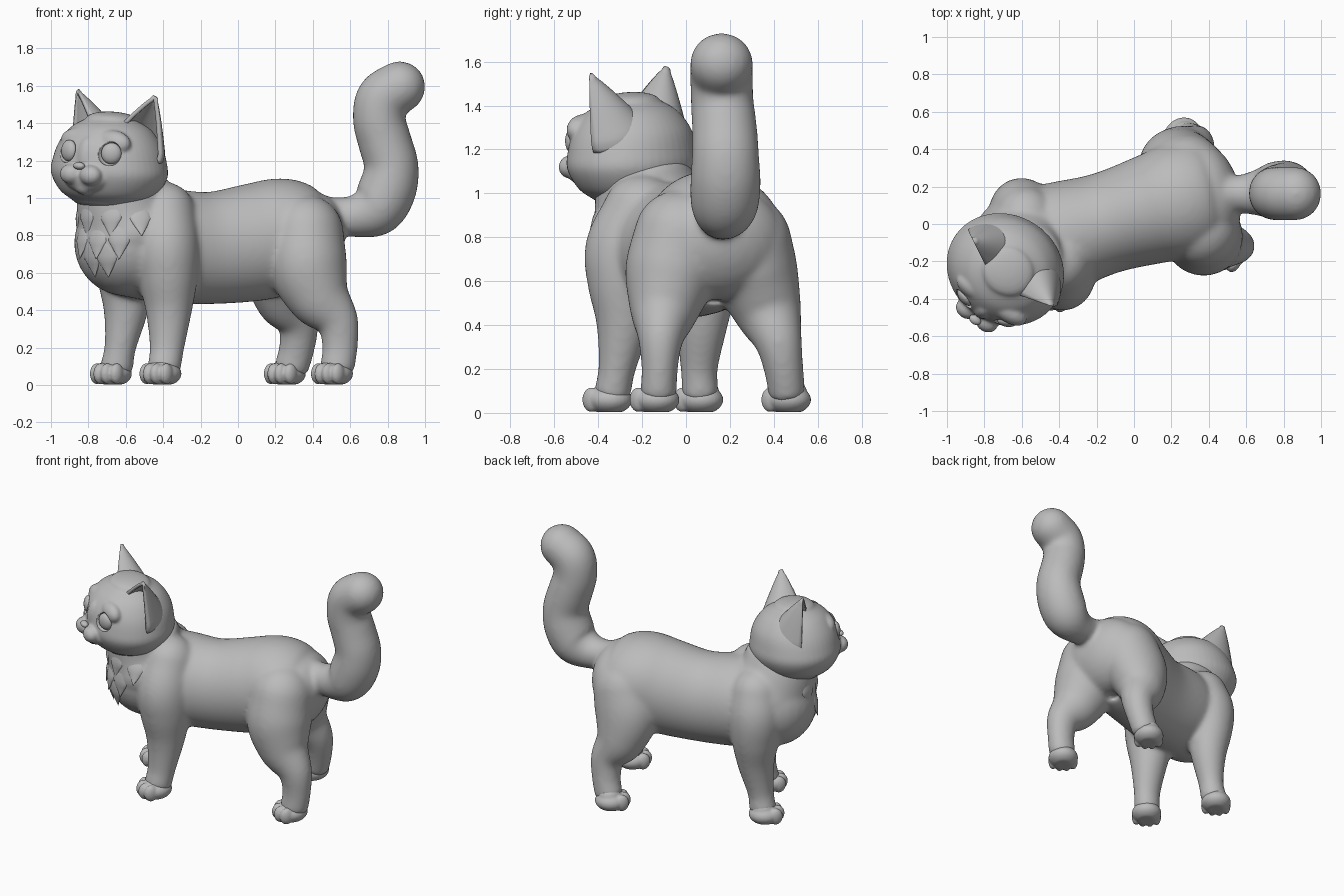
import bpy, bmesh, math
from mathutils import Vector, Matrix

if "Cube" in bpy.data.objects:
    bpy.data.objects.remove(bpy.data.objects["Cube"])

grey = bpy.data.materials.new("clay_grey")
grey.diffuse_color = (0.5, 0.5, 0.5, 1)
grey.use_nodes = True
grey.node_tree.nodes["Principled BSDF"].inputs["Base Color"].default_value = grey.diffuse_color
Y, Z = Vector((0, 1, 0)), Vector((0, 0, 1))


def finish(name, bm):
    """Turn a bmesh into a smooth shaded object."""
    bmesh.ops.recalc_face_normals(bm, faces=bm.faces)
    for f in bm.faces:
        f.smooth = True
    me = bpy.data.meshes.new(name)
    bm.to_mesh(me)
    bm.free()
    me.materials.append(grey)
    ob = bpy.data.objects.new(name, me)
    bpy.context.collection.objects.link(ob)
    return ob


def fuse(ob, voxel, rounds):
    """Blend overlapping solids into one skin."""
    m = ob.modifiers.new("fuse", 'REMESH')
    m.mode, m.voxel_size, m.use_smooth_shade = 'VOXEL', voxel, True
    m = ob.modifiers.new("soften", 'SMOOTH')
    m.factor, m.iterations = 0.5, rounds


def ball(bm, pos, radii, rot=Matrix(), base=Matrix()):
    mat = base @ Matrix.Translation(pos) @ rot @ Matrix.Diagonal((*radii, 1))
    bmesh.ops.create_uvsphere(bm, u_segments=28, v_segments=18, radius=1, matrix=mat)


def loft(bm, pts, ref, caps=(None, None), base=Matrix(), n=48, steps=6, grow=0.0):
    """Smooth tube through (x, y, z, side radius, other radius) with round ends."""
    p = [Vector(q) for q in pts]
    p = [2 * p[0] - p[1]] + p + [2 * p[-1] - p[-2]]
    smp = []
    for i in range(1, len(p) - 2):
        a, b, c, d = p[i - 1:i + 3]
        for k in range(steps):
            t = k / steps
            smp.append(0.5 * (2 * b + (c - a) * t + (2 * a - 5 * b + 4 * c - d) * t * t
                              + (3 * b - a - 3 * c + d) * t ** 3))
    smp.append(p[-2])
    ctr = [Vector(s[:3]) for s in smp]
    last = len(smp) - 1
    frames = []
    for i, s in enumerate(smp):
        t = (ctr[min(i + 1, last)] - ctr[max(i - 1, 0)]).normalized()
        side = t.cross(ref).normalized()
        frames.append((ctr[i], t, side, side.cross(t), s[3] + grow, s[4] + grow))

    def ring(fr, shift=0.0, k=1.0):
        c, t, u, v, a, b = fr
        return [bm.verts.new(base @ (c + t * shift + u * a * k * math.cos(w) + v * b * k * math.sin(w)))
                for w in (2 * math.pi * j / n for j in range(n))]

    l0 = caps[0] or (frames[0][4] + frames[0][5]) / 2
    l1 = caps[1] or (frames[-1][4] + frames[-1][5]) / 2
    arc = [i * math.pi / 14 for i in range(1, 7)]
    rings = [ring(frames[0], -l0 * math.cos(w), math.sin(w)) for w in arc]
    rings += [ring(f) for f in frames]
    rings += [ring(frames[-1], l1 * math.cos(w), math.sin(w)) for w in reversed(arc)]
    for r, s in zip(rings, rings[1:]):
        for j in range(n):
            bm.faces.new((r[j], r[(j + 1) % n], s[(j + 1) % n], s[j]))
    for r, fr, l in ((rings[0], frames[0], -l0), (rings[-1], frames[-1], l1)):
        pole = bm.verts.new(base @ (fr[0] + fr[1] * l))
        for j in range(n):
            bm.faces.new((r[j], r[(j + 1) % n], pole))


# Body: torso, neck, legs and tail blended into one skin
bm = bmesh.new()
loft(bm, [(-.60, -.135, .76, .29, .285), (-.40, -.07, .745, .295, .305), (-.15, .005, .732, .272, .30),
          (.10, .08, .765, .295, .315), (.25, .125, .80, .315, .305), (.36, .15, .775, .305, .265)],
     Z, (.275, .205))
loft(bm, [(-.56, -.125, .76, .28, .285), (-.58, -.145, .86, .29, .295),
          (-.61, -.17, .96, .255, .255), (-.62, -.20, 1.08, .24, .22)], Y, (.1, .05))
legs = [
    [(-.395, -.20, .91, .165, .175), (-.385, -.26, .74, .175, .195), (-.375, -.275, .58, .158, .17),
     (-.37, -.285, .40, .12, .12), (-.38, -.315, .20, .088, .08), (-.395, -.335, .09, .085, .08)],
    [(-.58, .03, .88, .16, .165), (-.60, .065, .74, .17, .175), (-.60, .075, .58, .15, .155),
     (-.60, .07, .40, .115, .115), (-.63, .06, .20, .08, .08), (-.65, .065, .09, .085, .08)],
    [(.365, -.025, .81, .195, .205), (.375, -.07, .63, .205, .205), (.435, -.10, .47, .165, .155),
     (.53, -.115, .34, .11, .10), (.545, -.12, .20, .09, .078), (.53, -.125, .09, .088, .08)],
    [(.28, .27, .78, .21, .205), (.24, .32, .62, .21, .19), (.255, .375, .46, .16, .15),
     (.32, .42, .33, .107, .105), (.315, .445, .20, .09, .085), (.285, .46, .09, .088, .08)],
]
for leg in legs:
    loft(bm, leg, Y, (None, .03), grow=.005)
loft(bm, [(.44, .16, .92, .09, .09), (.54, .16, .905, .095, .095), (.64, .165, .905, .115, .115),
          (.74, .175, .945, .147, .15), (.80, .18, 1.05, .152, .157), (.82, .18, 1.17, .142, .15),
          (.785, .175, 1.30, .14, .145), (.755, .165, 1.42, .138, .14),
          (.775, .162, 1.53, .14, .14), (.862, .162, 1.592, .135, .14)], Y, grow=.003)
body = finish("body", bm)
fuse(body, 0.013, 20)

# Paws with four soft toes each, flat underneath
turn = Matrix.Rotation(math.atan2(-.62, .78), 4, 'Z')
for name, x, y in (("front_paw_near", -.405, -.35), ("front_paw_far", -.67, .065),
                   ("hind_paw_near", .512, -.135), ("hind_paw_far", .26, .465)):
    bm = bmesh.new()
    base = Matrix.Translation((x, y, 0)) @ turn
    ball(bm, (0, 0, .06), (.10, .108, .068), base=base)
    ball(bm, (0, .012, .09), (.075, .078, .07), base=base)
    for side, fwd in ((-.068, -.05), (-.024, -.075), (.024, -.075), (.068, -.05)):
        ball(bm, (side, fwd, .06), (.031, .046, .056), base=base)
    for v in bm.verts:
        v.co.z = max(v.co.z, 0.003)
    fuse(finish(name, bm), .007, 4)


# Head, turned towards the front and slightly tilted
def head_frame(x, y, yaw):
    return (Matrix.Translation((x, y, 1.2)) @ Matrix.Rotation(math.radians(yaw), 4, 'Z')
            @ Matrix.Rotation(math.radians(3.5), 4, 'Y'))


H = head_frame(-.685, -.245, -34)
bm = bmesh.new()
loft(bm, [(0, 0, -.225, .19, .17), (0, 0, -.17, .27, .24), (0, 0, -.08, .322, .287), (0, 0, 0, .314, .285),
          (0, 0, .09, .28, .264), (0, 0, .17, .22, .207), (0, 0, .22, .14, .13)], Y, (.03, .042), base=H)
ball(bm, (.01, -.24, -.085), (.14, .07, .085), base=H)
ball(bm, (.01, -.235, -.135), (.06, .06, .05), base=H)
ball(bm, (.015, -.235, .01), (.06, .06, .12), base=H)
for s in (-1, 1):
    ball(bm, (s * .064 + .012, -.29, -.075), (.063, .052, .054), base=H)
    ball(bm, (s * .11 + .02, -.175, .10), (.11, .06, .07), base=H)
head = finish("head", bm)
fuse(head, 0.009, 9)

# Nose
bm = bmesh.new()
ball(bm, (.015, -.314, -.028), (.034, .024, .02), base=H)
finish("nose", bm)

# Eyes set into carved sockets
sockets, eyes = bmesh.new(), bmesh.new()
for s in (-1, 1):
    rot = Matrix.Rotation(math.radians(23 * s + 4), 4, 'Z')
    x, y = s * .13 + .027, -.25 + s * .01
    ball(sockets, (x, y, .047), (.064, .04, .066), rot, H)
    ball(eyes, (x, y + .018, .047), (.055, .032, .057), rot, H)
cutter = finish("socket_cutter", sockets)
cutter.hide_render = True
cutter.display_type = 'WIRE'
cut = head.modifiers.new("sockets", 'BOOLEAN')
cut.operation, cut.object, cut.solver = 'DIFFERENCE', cutter, 'EXACT'
finish("eyes", eyes)

# Cupped ears with deep rounded backs
E = head_frame(-.665, -.245, -40)
for name, s in (("ear_right", 1), ("ear_left", -1)):
    bm = bmesh.new()
    centre, tip = Vector((.195, .0, .12)), Vector((.075, -.005, .23))
    across, opening = Vector((.10, .045, -.075)), Vector((.42, -.9, 0)) * .165
    rows = []
    for i in range(17):
        t = -.18 + 1.18 * i / 16
        k = 1 - max(t, 0)
        row = []
        for j in range(21):
            a = math.radians(-100 + 200 * j / 20)
            co = (centre + tip * t + across * math.sin(a) * max(.07, k ** .85)
                  - opening * math.cos(a) * max(.05, k ** .9))
            row.append(bm.verts.new(E @ Vector((co.x * s, co.y, co.z))))
        rows.append(row)
    for r, q in zip(rows, rows[1:]):
        for j in range(20):
            bm.faces.new((r[j], r[j + 1], q[j + 1], q[j]))
    bm.faces.new(rows[-1])
    ear = finish(name, bm)
    m = ear.modifiers.new("thickness", 'SOLIDIFY')
    m.thickness, m.offset = .022, 0

# Chest fur: a few broad pointed locks lying on the chest
bpy.context.view_layer.update()
skin = body.evaluated_get(bpy.context.evaluated_depsgraph_get())
bm = bmesh.new()
for z, count, gap in ((.89, 4, 32), (.77, 3, 25), (.67, 2, 20)):
    for i in range(count):
        a = math.radians(232 + (i - (count - 1) / 2) * gap)
        out = Vector((math.cos(a), math.sin(a), 0))
        hit, loc, nrm, _ = skin.ray_cast(Vector((-.57, -.13, z)) + out, -out)
        if not hit:
            continue
        side = nrm.cross(Z).normalized()
        frame = Matrix((side, nrm, side.cross(nrm))).transposed().to_4x4()
        frame.translation = loc
        for v in bmesh.ops.create_uvsphere(bm, u_segments=20, v_segments=14, radius=1)["verts"]:
            x, y, h = v.co
            k = math.sqrt(max(0, 1 + h) / (1 - h)) if h < 0 else 1
            v.co = frame @ Vector((x * k * .06, y * k * .02 - h * .016 - .010, h * .10))
finish("chest_fur", bm)
